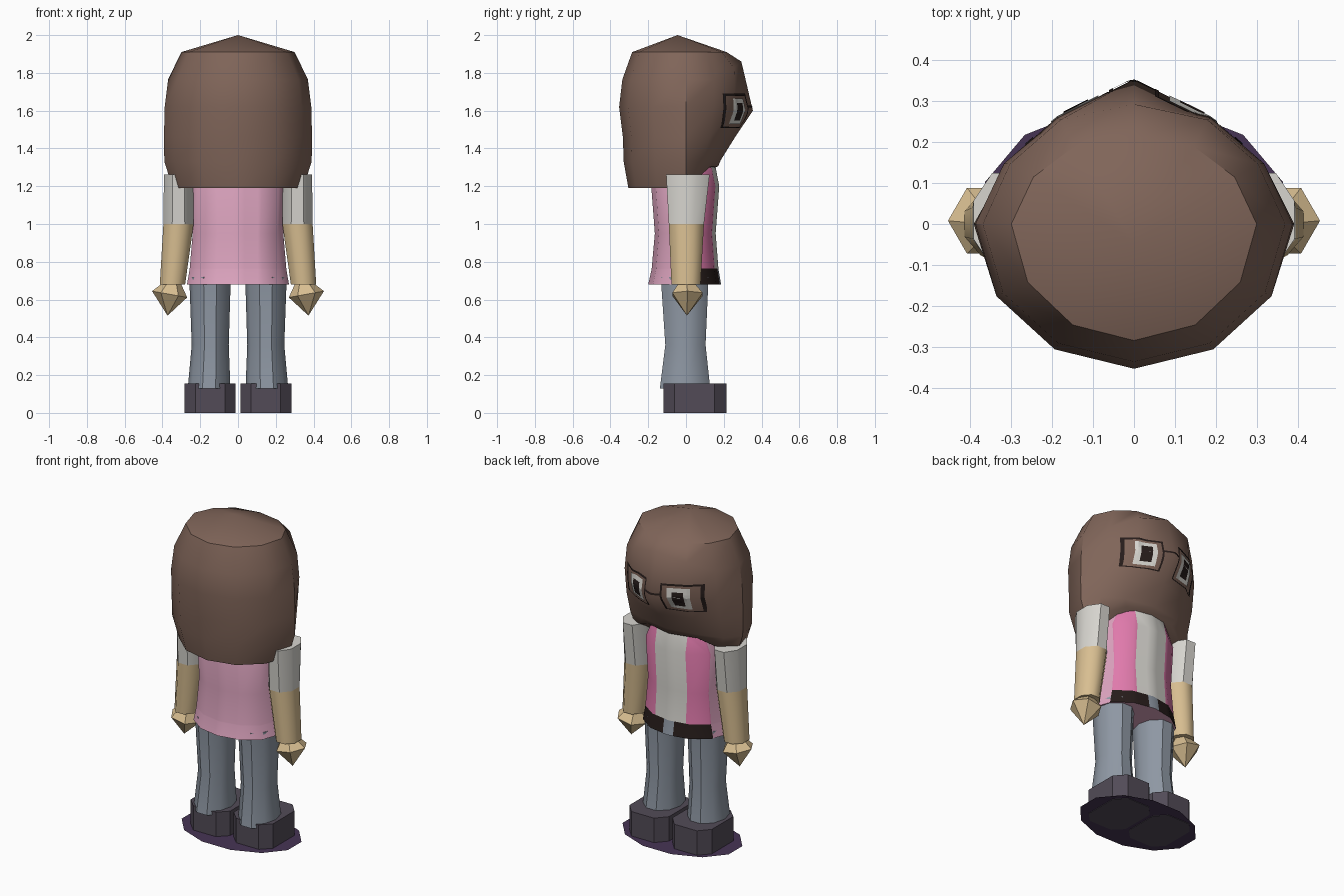
import bpy, bmesh, math
from mathutils import Vector
from mathutils.bvhtree import BVHTree

if "Cube" in bpy.data.objects:
    bpy.data.objects.remove(bpy.data.objects["Cube"])


def material(name, rgb):
    m = bpy.data.materials.new(name)
    m.diffuse_color = [((c / 255 + 0.055) / 1.055) ** 2.4 for c in rgb] + [1]
    m.use_nodes = True
    m.node_tree.nodes["Principled BSDF"].inputs["Base Color"].default_value = m.diffuse_color
    return m


HAIR = material("brown hair", (128, 101, 89))
SKIN = material("tan skin", (216, 190, 145))
FACE = material("orange face", (214, 157, 83))
WHITE = material("off white", (215, 213, 207))
PINK = material("strong pink", (224, 122, 172))
PALE = material("pale pink", (222, 165, 192))
DENIM = material("blue grey", (142, 151, 163))
SHOE = material("shoe grey", (82, 75, 87))
PURPLE = material("dark purple", (70, 52, 84))
BLACK = material("black", (38, 28, 26))


def finish(bm, name, mats, angle=40):
    bmesh.ops.recalc_face_normals(bm, faces=bm.faces)
    me = bpy.data.meshes.new(name)
    bm.to_mesh(me)
    bm.free()
    for m in mats:
        me.materials.append(m)
    ob = bpy.data.objects.new(name, me)
    bpy.context.collection.objects.link(ob)
    if angle:
        bpy.ops.object.select_all(action='DESELECT')
        ob.select_set(True)
        bpy.context.view_layer.objects.active = ob
        bpy.ops.object.shade_smooth_by_angle(angle=math.radians(angle))
    return ob


def loft(rings, bottom=None, top=None):
    """Skin a stack of rings; each end closes flat or to a point."""
    bm = bmesh.new()
    vs = [[bm.verts.new(p) for p in r] for r in rings]
    n = len(vs[0])
    for a, b in zip(vs, vs[1:]):
        for i in range(n):
            bm.faces.new((a[i], a[(i + 1) % n], b[(i + 1) % n], b[i]))
    for ring, tip in ((vs[0], bottom), (vs[-1], top)):
        if tip is None:
            bm.faces.new(ring)
        else:
            t = bm.verts.new(tip)
            for i in range(n):
                bm.faces.new((ring[i], ring[(i + 1) % n], t))
    return bm


def ellipse(z, cx, cy, rx, ry, n, half=False):
    s = 0.5 if half else 0
    k = 1 / math.cos(math.pi / n) if half else 1
    return [(cx + k * rx * math.cos((i + s) * math.tau / n),
             cy + k * ry * math.sin((i + s) * math.tau / n), z) for i in range(n)]


# Head: twelve-sided rings, the front half pulled forward into the face
def head_ring(z, rx, back, y1, y2, y3, z1, z2, z3):
    pts = [(rx, 0, z), (0.82 * rx, y1, z1), (0.485 * rx, y2, z2), (0, y3, z3),
           (-0.485 * rx, y2, z2), (-0.82 * rx, y1, z1), (-rx, 0, z)]
    for i in range(7, 12):
        a = i * math.tau / 12
        pts.append((rx * math.cos(a), back * math.sin(a), z))
    return pts


head = loft([
    head_ring(1.19, 0.345, 0.305, 0.07, 0.13, 0.17, 1.25, 1.305, 1.305),
    head_ring(1.33, 0.39, 0.33, 0.09, 0.15, 0.185, 1.33, 1.34, 1.34),
    head_ring(1.46, 0.392, 0.334, 0.125, 0.205, 0.26, 1.46, 1.46, 1.46),
    head_ring(1.62, 0.388, 0.354, 0.148, 0.26, 0.354, 1.62, 1.61, 1.60),
    head_ring(1.765, 0.37, 0.337, 0.147, 0.255, 0.293, 1.765, 1.825, 1.86),
    head_ring(1.91, 0.30, 0.285, 0.115, 0.19, 0.215, 1.91, 1.91, 1.91),
], bottom=(0, 0, 1.24), top=(0, -0.045, 2.0))
head.faces.ensure_lookup_table()
for f in head.faces:
    row, col = divmod(f.index, 12)
    if row < 4 and 1 <= col <= 4:
        f.material_index = 1                    # face
    elif row == 2 and col in (0, 5, 6, 11):
        f.material_index = 2                    # side patches
bmesh.ops.recalc_face_normals(head, faces=head.faces)
surface = BVHTree.FromBMesh(head)
finish(head, "head", [HAIR, FACE, SKIN])


# Painted face details: thin plates laid on the face
def plate(name, mat, x0, x1, z0, z1, lift):
    bm = bmesh.new()
    nx = max(1, round(abs(x1 - x0) / 0.015))
    nz = max(1, round((z1 - z0) / 0.02))
    grid = []
    for j in range(nz + 1):
        row = []
        for i in range(nx + 1):
            p = Vector((x0 + (x1 - x0) * i / nx, 1, z0 + (z1 - z0) * j / nz))
            hit, nor, _, _ = surface.ray_cast(p, Vector((0, -1, 0)))
            row.append(bm.verts.new(hit + nor * lift))
        grid.append(row)
    for j in range(nz):
        for i in range(nx):
            bm.faces.new((grid[j][i], grid[j][i + 1], grid[j + 1][i + 1], grid[j + 1][i]))
    ob = finish(bm, name, [mat], 0)
    if sum(p.normal.y for p in ob.data.polygons) < 0:
        ob.data.flip_normals()


for s, side in ((1, "right"), (-1, "left")):
    plate(side + "_eye_white", WHITE, s * 0.085, s * 0.20, 1.53, 1.665, 0.004)
    plate(side + "_pupil", BLACK, s * 0.11, s * 0.17, 1.55, 1.64, 0.007)
    plate(side + "_glasses_top", BLACK, s * 0.05, s * 0.255, 1.678, 1.69, 0.004)
    plate(side + "_glasses_bottom", BLACK, s * 0.05, s * 0.255, 1.51, 1.516, 0.004)
    plate(side + "_glasses_inner", BLACK, s * 0.05, s * 0.06, 1.51, 1.69, 0.004)
    plate(side + "_glasses_outer", BLACK, s * 0.245, s * 0.263, 1.51, 1.69, 0.004)
plate("glasses_bridge", BLACK, -0.05, 0.05, 1.615, 1.627, 0.004)

# Shirt: cut along the stripe, side seam and belt lines, then coloured by region
shirt = loft([ellipse(z, 0, cy, rx, ry, 12) for z, cy, rx, ry in (
    (0.68, -0.007, 0.27, 0.193), (0.76, -0.005, 0.256, 0.177), (0.95, -0.004, 0.24, 0.161),
    (1.2, -0.004, 0.25, 0.18), (1.31, 0, 0.2, 0.155))])
for co, no in (((0.105, 0, 0), (1, 0, 0)), ((-0.105, 0, 0), (1, 0, 0)),
               ((0.035, 0, 0), (1, 0, 0)), ((-0.035, 0, 0), (1, 0, 0)),
               ((0, 0.075, 0), (0, 1, 0)), ((0, 0, 0.765), (0, 0, 1))):
    bmesh.ops.bisect_plane(shirt, geom=shirt.verts[:] + shirt.edges[:] + shirt.faces[:],
                           plane_co=co, plane_no=no, dist=0.0005)
for f in shirt.faces:
    c = f.calc_center_median()
    if c.y > 0.075 and c.z > 0.685:
        if c.z < 0.765:
            f.material_index = 4 if abs(c.x) < 0.035 else 3
        else:
            f.material_index = 2 if abs(c.x) < 0.105 else 1
finish(shirt, "shirt", [PALE, PINK, WHITE, BLACK, DENIM])

# Limbs, mirrored left and right
for s, side in ((1, "right"), (-1, "left")):
    finish(loft([ellipse(z, s * cx, cy, rx, ry, 10) for z, cx, cy, rx, ry in (
        (0.13, 0.153, -0.005, 0.113, 0.14), (0.36, 0.147, -0.003, 0.098, 0.112),
        (0.72, 0.148, -0.007, 0.11, 0.133))]), side + "_leg", [DENIM])

    # Shoe with cut corners
    outline = [(0.012, -0.06), (0.07, -0.118), (0.225, -0.118), (0.283, -0.06),
               (0.283, 0.15), (0.225, 0.215), (0.07, 0.215), (0.012, 0.15)]
    finish(loft([[(s * x, y, z) for x, y in outline] for z in (0, 0.155)]),
           side + "_shoe", [SHOE], 20)

    finish(loft([ellipse(1.0, s * 0.315, 0.002, 0.08, 0.093, 8, True),
                 ellipse(1.262, s * 0.315, 0.01, 0.077, 0.115, 8, True)]),
           side + "_sleeve", [WHITE], 50)
    finish(loft([ellipse(0.68, s * 0.347, 0, 0.067, 0.077, 8, True),
                 ellipse(1.0, s * 0.315, 0.002, 0.08, 0.093, 8, True)]),
           side + "_forearm", [SKIN], 50)

    # Hand: tilted hexagonal gem ending in a point
    ring = [(x, y, 0.628 + 0.18 * (abs(x) - 0.362))
            for x, y, _ in ellipse(0, s * 0.362, 0.008, 0.093, 0.093, 6)]
    finish(loft([ring, ellipse(0.69, s * 0.35, 0.003, 0.045, 0.045, 6)],
                bottom=(s * 0.373, 0.005, 0.515)), side + "_hand", [SKIN], 20)

# Flat base under the shoes
base = bmesh.new()
base.faces.new([base.verts.new(p) for p in ellipse(0.003, 0, 0.035, 0.365, 0.25, 12, True)])
finish(base, "base_disc", [PURPLE], 0)
